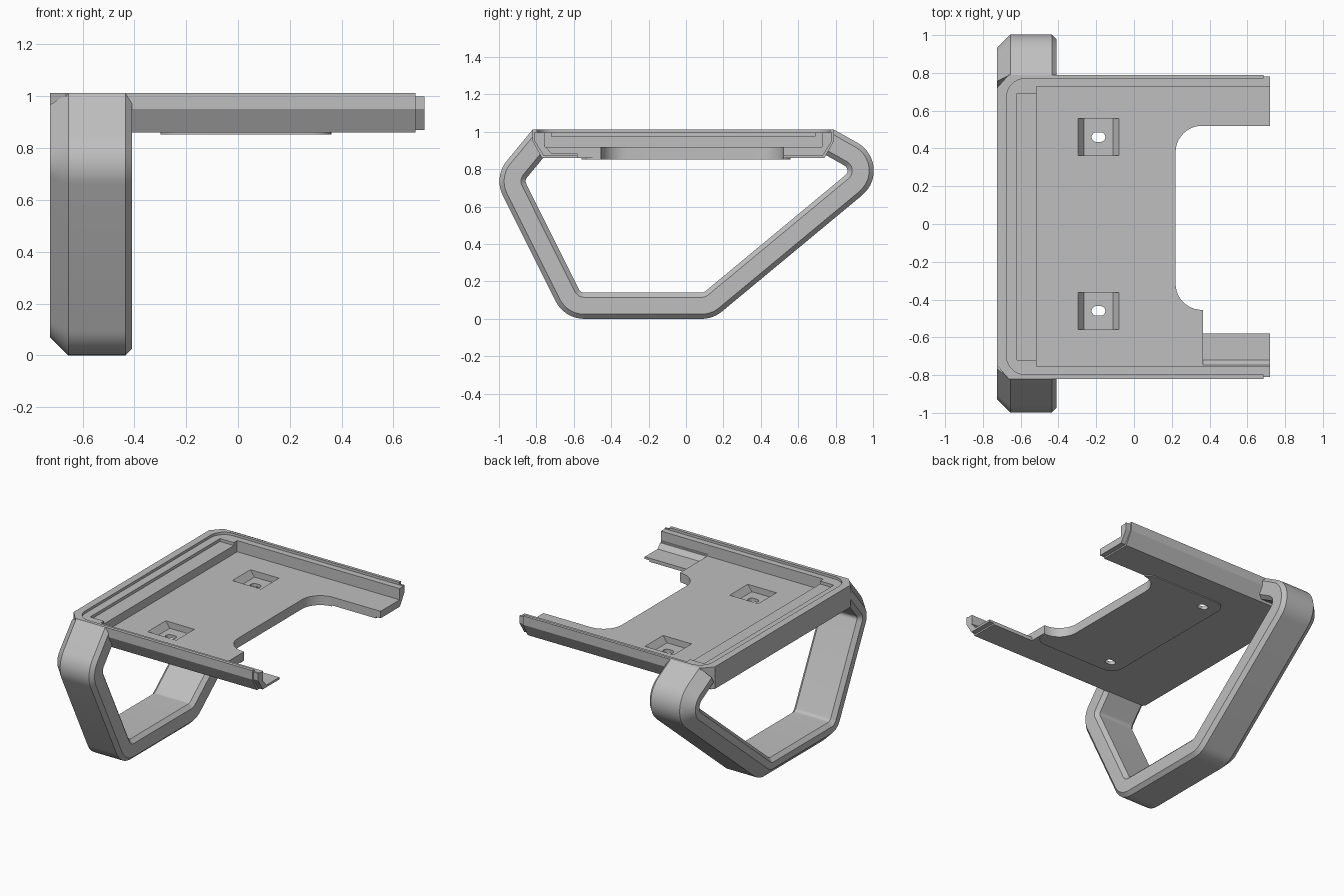
import bpy, bmesh, math
from mathutils import Vector

if "Cube" in bpy.data.objects:
    bpy.data.objects.remove(bpy.data.objects["Cube"])

grey = bpy.data.materials.new("plain grey")
grey.use_nodes = True
GREY = (0.52, 0.52, 0.52, 1)
grey.diffuse_color = GREY
grey.node_tree.nodes["Principled BSDF"].inputs["Base Color"].default_value = GREY


def rounded(points, steps=10):
    """2D path; a point given as (a, b, radius) gets a fillet."""
    out = []
    for i, p in enumerate(points):
        if len(p) == 2:
            out.append(Vector(p))
            continue
        corner, r = Vector(p[:2]), p[2]
        u = (Vector(points[i - 1][:2]) - corner).normalized()
        v = (Vector(points[(i + 1) % len(points)][:2]) - corner).normalized()
        half = u.angle(v) / 2
        centre = corner + (u + v).normalized() * (r / math.sin(half))
        start = corner + u * (r / math.tan(half)) - centre
        end = corner + v * (r / math.tan(half)) - centre
        for k in range(steps + 1):
            t = k / steps
            sweep = math.pi - 2 * half
            d = (start * math.sin((1 - t) * sweep) + end * math.sin(t * sweep)) / math.sin(sweep)
            out.append(centre + d)
    return out


def loft(name, rings):
    """Capped solid through a row of equal rings."""
    bm = bmesh.new()
    rows = [[bm.verts.new(co) for co in ring] for ring in rings]
    n = len(rows[0])
    for a, b in zip(rows, rows[1:]):
        for i in range(n):
            bm.faces.new((a[i], a[(i + 1) % n], b[(i + 1) % n], b[i]))
    bm.faces.new(rows[0])
    bm.faces.new(rows[-1])
    bmesh.ops.recalc_face_normals(bm, faces=bm.faces)
    mesh = bpy.data.meshes.new(name)
    bm.to_mesh(mesh)
    bm.free()
    obj = bpy.data.objects.new(name, mesh)
    bpy.context.collection.objects.link(obj)
    mesh.materials.append(grey)
    return obj


def prism(name, points, axis, low, high):
    place = {"x": lambda p, h: (h, p[0], p[1]),
             "y": lambda p, h: (p[0], h, p[1]),
             "z": lambda p, h: (p[0], p[1], h)}[axis]
    path = rounded(points)
    return loft(name, [[place(p, h) for p in path] for h in (low, high)])


def rect(x0, x1, y0, y1):
    return [(x0, y0), (x1, y0), (x1, y1), (x0, y1)]


def combine(target, tool, operation):
    mod = target.modifiers.new(operation, "BOOLEAN")
    mod.operation, mod.object, mod.solver = operation, tool, "EXACT"
    bpy.ops.object.select_all(action="DESELECT")
    bpy.context.view_layer.objects.active = target
    target.select_set(True)
    bpy.ops.object.modifier_apply(modifier=mod.name)


def absorb(target, tool, operation):
    combine(target, tool, operation)
    bpy.data.objects.remove(tool)


# Tray body: rails with undercut sides, chamfered outer corners
LEFT, TOP = -0.725, 1.012
FRONT, BACK = -0.82, 0.79


def rail_profile(inset, top, bottom):
    return [(FRONT + inset, top), (FRONT + inset, 0.95), (FRONT + 0.05 + inset, bottom),
            (BACK - 0.05 - inset, bottom), (BACK - inset, 0.95), (BACK - inset, top)]


tray = prism("tray", rail_profile(0, TOP, 0.86), "x", LEFT, 0.685)
c = 0.07
absorb(tray, prism("corner_shape", [(1, FRONT - 0.01), (LEFT + c, FRONT - 0.01), (LEFT, FRONT + c),
                                    (LEFT, BACK - c), (LEFT + c, BACK + 0.01), (1, BACK + 0.01)],
                   "z", 0.5, 1.5), "INTERSECT")
absorb(tray, prism("rail_tips", rail_profile(0.01, 1.0, 0.87), "x", 0.5, 0.72), "UNION")

# Raised panel on the underside
r = 0.08
absorb(tray, prism("under_panel", [(-0.3, -0.56, r), (0.36, -0.56, r), (0.36, 0.56, r), (-0.3, 0.56, r)],
                   "z", 0.853, 0.89), "UNION")

# Handle: chamfered section swept round a filleted path
path = rounded([(-0.82, TOP), (-1.029, 0.759, 0.17), (-0.65, 0, 0.17),
                (0.145, 0, 0.17), (1.134, 0.82, 0.17), (0.79, TOP)])
section = [(-0.655, 0), (-0.435, 0), (-0.41, 0.025), (-0.41, 0.115),
           (-0.435, 0.14), (-0.70, 0.14), (LEFT, 0.115), (LEFT, 0.07)]
rings = []
for i, p in enumerate(path):
    before = (p - path[i - 1]).normalized() if i else None
    after = (path[i + 1] - p).normalized() if i + 1 < len(path) else before
    before = before or after
    tangent = (before + after).normalized()
    inward = Vector((-tangent.y, tangent.x)) / tangent.dot(after)
    rings.append([(x, *(p + inward * depth)) for x, depth in section])
handle = loft("handle", rings)

# Stepped recess shared by the tray and the handle ends
recesses = [
    prism("lip_cut", [(-0.675, -0.797, 0.1), (0.9, -0.797), (0.9, 0.77), (-0.675, 0.77, 0.1)],
          "z", 0.995, 1.2),
    prism("groove_cut", rect(-0.62, -0.5, -0.72, 0.69), "z", 0.975, 1.2),
    prism("floor_cut", rect(-0.515, 0.9, -0.755, 0.727), "z", 0.918, 1.2),
]
for cutter in recesses:
    combine(tray, cutter, "DIFFERENCE")
    combine(handle, cutter, "DIFFERENCE")
    bpy.data.objects.remove(cutter)

# Open bay at the free end, and the thinner front prong
absorb(tray, prism("bay_cut", [(0.9, 0.52), (0.22, 0.52, 0.14), (0.22, -0.455, 0.14),
                               (0.365, -0.455), (0.365, -0.58), (0.9, -0.58)], "z", 0.7, 1.2),
       "DIFFERENCE")
absorb(tray, prism("prong_cut", [(-0.757, 0.93), (-0.72, 0.885), (-0.5, 0.885), (-0.5, 0.93)],
                   "x", 0.365, 0.9), "DIFFERENCE")

# Two screw pockets with sloped ends and slotted holes
for y in (-0.46, 0.46):
    absorb(tray, prism("pocket_cut", [(-0.305, 0.93), (-0.265, 0.875), (-0.11, 0.875), (-0.07, 0.93)],
                       "y", y - 0.098, y + 0.098), "DIFFERENCE")
    s = 0.024
    absorb(tray, prism("slot_cut", [(a, b, s) for a, b in rect(-0.224, -0.152, y - 0.025, y + 0.025)],
                       "z", 0.7, 1.0), "DIFFERENCE")

# Smooth fillets, crisp chamfers
bpy.ops.object.select_all(action="DESELECT")
for obj in (tray, handle):
    obj.select_set(True)
bpy.context.view_layer.objects.active = tray
bpy.ops.object.shade_smooth_by_angle(angle=math.radians(25))
